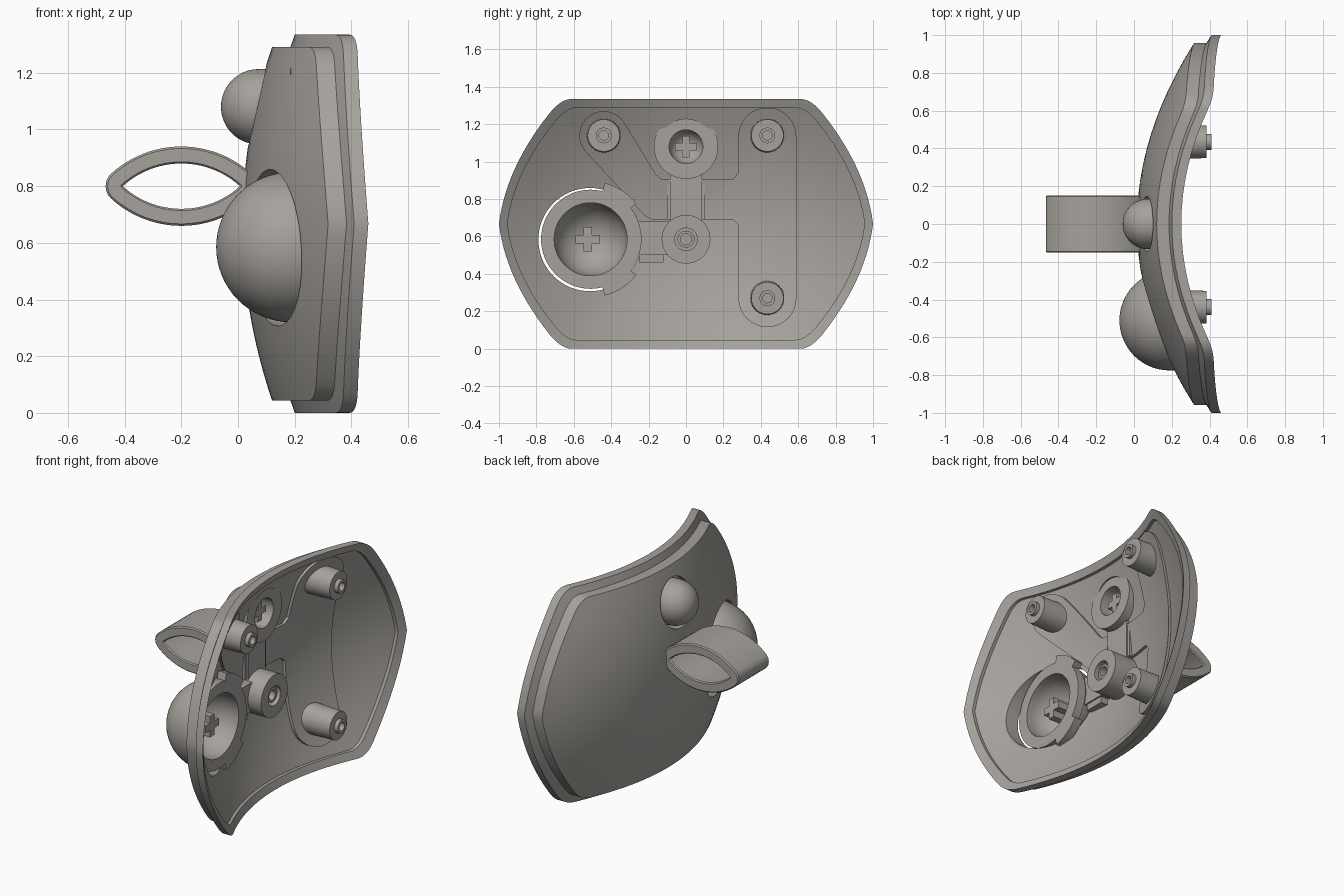
import bpy, bmesh
from math import sin, cos, asin, pi, sqrt, radians, degrees

cube = bpy.data.objects.get("Cube")
if cube:
    bpy.data.objects.remove(cube, do_unlink=True)

grey = bpy.data.materials.new("warm grey")
grey.use_nodes = True
COLOUR = (0.38, 0.36, 0.335, 1)
grey.diffuse_color = COLOUR
grey.node_tree.nodes["Principled BSDF"].inputs["Base Color"].default_value = COLOUR

MID = 0.6675   # mid height of the shell


def finish(name, bm):
    bmesh.ops.recalc_face_normals(bm, faces=bm.faces)
    mesh = bpy.data.meshes.new(name)
    bm.to_mesh(mesh)
    bm.free()
    mesh.materials.append(grey)
    ob = bpy.data.objects.new(name, mesh)
    bpy.context.collection.objects.link(ob)
    return ob


def smooth(ob, angle=30):
    bpy.ops.object.select_all(action='DESELECT')
    ob.select_set(True)
    bpy.context.view_layer.objects.active = ob
    bpy.ops.object.shade_smooth_by_angle(angle=radians(angle))


def boolean(ob, cutter, op):
    cutter.hide_render = True
    mod = ob.modifiers.new("cut", 'BOOLEAN')
    mod.operation, mod.object, mod.solver = op, cutter, 'EXACT'
    bpy.context.view_layer.objects.active = ob
    bpy.ops.object.modifier_apply(modifier=mod.name)
    bpy.data.objects.remove(cutter, do_unlink=True)


def lathe(name, profile, cy, cz, seg=64):
    """Spin (radius, x) points around an axis along x."""
    bm = bmesh.new()
    vs = [bm.verts.new((x, r, 0)) for r, x in profile]
    es = [bm.edges.new(p) for p in zip(vs, vs[1:])]
    bmesh.ops.spin(bm, geom=vs + es, cent=(0, 0, 0), axis=(1, 0, 0),
                   angle=2 * pi, steps=seg, use_merge=False)
    bmesh.ops.remove_doubles(bm, verts=bm.verts, dist=1e-4)
    bmesh.ops.translate(bm, verts=bm.verts, vec=(0, cy, cz))
    return finish(name, bm)


def box(name, x0, x1, y0, y1, z0, z1):
    bm = bmesh.new()
    bmesh.ops.create_cube(bm, size=1)
    for v in bm.verts:
        v.co = ((x0 + x1) / 2 + v.co.x * (x1 - x0), (y0 + y1) / 2 + v.co.y * (y1 - y0),
                (z0 + z1) / 2 + v.co.z * (z1 - z0))
    return finish(name, bm)


def prism(name, pts, x0, x1):
    """Extrude a (y, z) polygon along x."""
    bm = bmesh.new()
    face = bm.faces.new([bm.verts.new((x0, y, z)) for y, z in pts])
    new = bmesh.ops.extrude_face_region(bm, geom=[face])["geom"]
    bmesh.ops.translate(bm, vec=(x1 - x0, 0, 0),
                        verts=[g for g in new if isinstance(g, bmesh.types.BMVert)])
    return finish(name, bm)


def arc(ca, cb, r, a0, a1, n=16):
    return [(ca + r * cos(radians(a0 + (a1 - a0) * i / n)),
             cb + r * sin(radians(a0 + (a1 - a0) * i / n))) for i in range(n + 1)]


# ---- shell: one loft through rings of the barrel-shaped outline ----
def bulge(y, h):
    return 0.015 + 0.33 * y * y + 0.27 * h * h + 0.12 * y * y * h * h


def outline():
    top = 0.59
    q = [(1 - 0.12 * h - 0.57 * h * h, h) for h in (top * i / 14 for i in range(15))]
    y0 = q[-1][0]
    for i in range(1, 7):        # rounded corner
        t = i / 6
        q.append(((1 - t) ** 2 * y0 + 2 * t * (1 - t) * 0.67 + t * t * 0.61,
                  (1 - t) ** 2 * top + (2 * t * (1 - t) + t * t) * MID))
    q += [(0.61 * (1 - i / 8), MID) for i in range(1, 9)]
    half = q + [(-y, h) for y, h in reversed(q[:-1])]
    return half + [(-y, -h) for y, h in half[1:-1]]


def loft(name, rings):
    """Each ring is (y scale, height scale, x offset); ends close to the centre."""
    bm, pts, loops = bmesh.new(), outline(), []
    for sy, sh, dx in rings:
        loops.append([bm.verts.new((bulge(y * sy, h * sh) + dx, y * sy, MID + h * sh))
                      for y, h in pts])
    n = len(pts)
    for a, b in zip(loops, loops[1:]):
        for i in range(n):
            bm.faces.new((a[i], a[(i + 1) % n], b[(i + 1) % n], b[i]))
    for loop, dx in ((loops[0], rings[0][2]), (loops[-1], rings[-1][2])):
        c = bm.verts.new((bulge(0, 0) + dx, 0, MID))
        for i in range(n):
            bm.faces.new((loop[i], loop[(i + 1) % n], c))
    return finish(name, bm)


BODY, INNER = (0.958, 0.935), (0.955, 0.93)


def skin(k, dx, grow=0):
    """Rings from the centre outwards; grow thickens the wall towards the rim."""
    return [(k[0] * t, k[1] * t, dx + grow * t) for t in (i / 12 for i in range(1, 13))]


shell = loft("shell", skin(BODY, 0) + [(*BODY, 0.065), (1, 1, 0.065), (1, 1, 0.115),
                                       (*INNER, 0.115)] + skin(INNER, 0.06, 0.035)[::-1])

# Raised pad that follows the inner surface
PAD = (0.95, 0.925)
pad = loft("mounting_pad", skin(PAD, 0.045) + skin(PAD, 0.078, 0.035)[::-1])
pad_shape = (arc(-0.44, 1.14, 0.13, 30, 222) + [(-0.22, 0.71), (-0.18, 0.69), (0.25, 0.69),
             (0.28, 0.66)] + arc(0.435, 0.27, 0.155, 180, 360)
             + arc(0.435, 1.135, 0.155, 0, 180)
             + [(0.28, 0.94), (0.25, 0.905), (-0.13, 0.905), (-0.16, 0.93)])
boolean(pad, prism("pad_cutter", pad_shape, -0.2, 0.8), 'INTERSECT')

# Holes for the two domes
BIG, SMALL = (-0.51, 0.585), (0, 1.08)
for cy, cz, r in ((-0.513, 0.583, 0.276), (*SMALL, 0.147)):
    for ob in (shell, pad):
        hole = lathe("hole_cutter", [(0, -0.3), (r, -0.3), (r, 0.7), (0, 0.7)], cy, cz)
        boolean(ob, hole, 'DIFFERENCE')
smooth(shell)
smooth(pad)


# ---- hollow domes with a cross-shaped socket post inside ----
def dome(name, at, r, cx, collar, r_in, cx_in):
    outer = [(x, -y) for y, x in arc(-cx, 0, r, 0, 90)]
    inner = [(x, -y) for y, x in arc(-cx_in, 0, r_in, 90, 0)]
    outer[0] = (0, cx - r)
    inner[-1] = (0, cx_in - r_in)
    smooth(lathe(name, outer + collar + inner, *at))


def cross(name, at, arm, half, x0, x1):
    for tag, a, b in (("across", arm, half), ("upright", half, arm)):
        box(f"{name}_{tag}", x0, x1, at[0] - a, at[0] + a, at[1] - b, at[1] + b)


dome("large_dome", BIG, 0.265, 0.188, [(0.265, 0.225), (0.195, 0.225)], 0.195, 0.188)
dome("small_dome", SMALL, 0.133, 0.073,
     [(0.133, 0.12), (0.172, 0.12), (0.172, 0.18), (0.09, 0.18)], 0.09, 0.12)
cross("large_socket", (-0.525, 0.585), 0.065, 0.022, -0.03, 0.19)
cross("small_socket", SMALL, 0.058, 0.02, 0.01, 0.15)

# Collar on the inner side of the large dome, with two tabs
for name, r, a, b in (("upper_tab", 0.31, 38, 76), ("lower_tab", 0.31, -76, -38),
                      ("collar", 0.272, -38, 38)):
    prism(name, arc(*BIG, r, a, b) + arc(*BIG, 0.24, b, a), 0.17, 0.225)

# Link arms and central boss
box("lever_arm", 0.08, 0.16, -0.26, -0.08, 0.5, 0.68)
box("lever_stop", 0.06, 0.15, -0.25, -0.12, 0.46, 0.5)
box("link_bar", 0.05, 0.13, -0.085, 0.085, 0.66, 0.93)
for name, y in (("left_rail", 0.093), ("right_rail", -0.093)):
    box(name, 0.05, 0.12, y - 0.008, y + 0.008, 0.69, 0.905)
smooth(lathe("central_boss", [(0, 0.05), (0.13, 0.05), (0.13, 0.25), (0.06, 0.25), (0.06, 0.2),
                              (0.045, 0.2), (0.045, 0.235), (0.03, 0.235), (0.03, 0.16),
                              (0, 0.16)], 0, 0.585))

# Screw posts
for name, y, z in (("upper_right_post", -0.44, 1.14), ("upper_left_post", 0.435, 1.14),
                   ("lower_left_post", 0.435, 0.27)):
    smooth(lathe(name, [(0, 0.186), (0.092, 0.186), (0.086, 0.385), (0.042, 0.385),
                        (0.042, 0.41), (0.025, 0.41), (0.025, 0.37), (0, 0.37)], y, z, 40))

# ---- lens-shaped loop on the outside ----
CX, CZ, L, H, WALL = -0.2, 0.8, 0.207, 0.08, 0.06
R = (L * L + H * H) / (2 * H)


def lens(extra):
    """Two arcs meeting at tips, with rounded ends when widened."""
    w = degrees(asin(L / R))
    pts = []
    for s, turn in ((-1, 0), (1, 180)):
        pts += arc(CX, CZ + s * (R - H), R + extra, 90 - w + turn, 90 + w + turn, 24)[:-1]
        pts += arc(CX + s * L, CZ, extra, 90 + w + turn, 270 - w + turn, 10)
    return pts


bm = bmesh.new()
loops = [[bm.verts.new((x, y, z)) for x, z in lens(e)]
         for e, y in ((WALL, -0.145), (WALL - 0.007, -0.152), (0.006, -0.152), (0, -0.145),
                      (0, 0.145), (0.006, 0.152), (WALL - 0.007, 0.152), (WALL, 0.145))]
n = len(loops[0])
for a, b in zip(loops, loops[1:] + loops[:1]):
    for i in range(n):
        bm.faces.new((a[i], a[(i + 1) % n], b[(i + 1) % n], b[i]))
bmesh.ops.remove_doubles(bm, verts=bm.verts, dist=1e-5)
smooth(finish("loop_handle", bm), 35)
